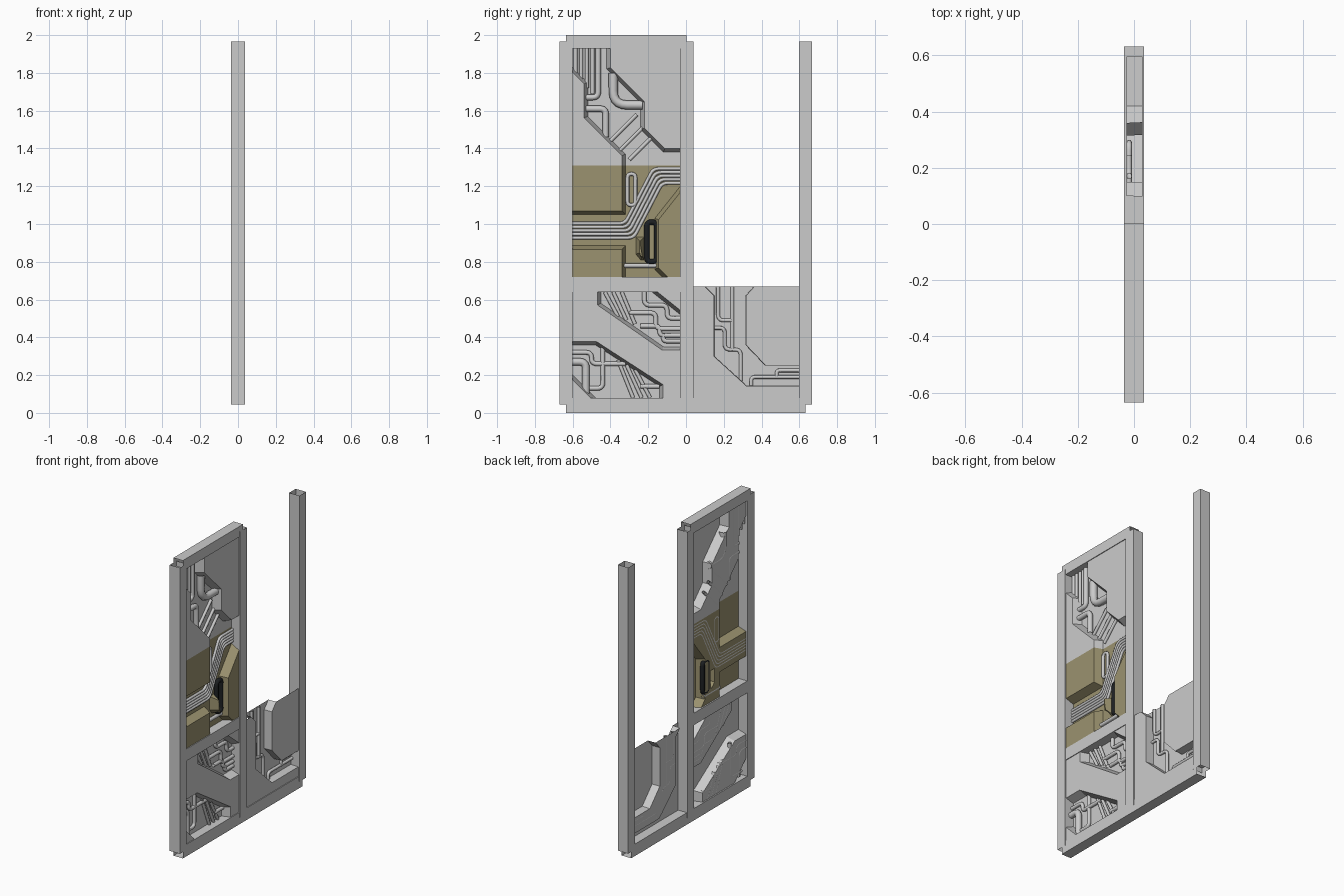
import bpy, bmesh, math
from mathutils import Vector
from mathutils.geometry import delaunay_2d_cdt

cube = bpy.data.objects.get("Cube")
if cube:
    bpy.data.objects.remove(cube)

FRONT, FLOOR = 0.03, -0.026


def material(name, rgb):
    m = bpy.data.materials.new(name)
    m.use_nodes = True
    m.diffuse_color = (*rgb, 1)
    m.node_tree.nodes["Principled BSDF"].inputs["Base Color"].default_value = (*rgb, 1)
    return m


GREY = material("light grey metal", (0.6, 0.6, 0.6))
OLIVE = material("olive paint", (0.33, 0.29, 0.16))
BLACK = material("black rubber", (0.012, 0.014, 0.016))


def add_mesh(name, bm, *mats):
    me = bpy.data.meshes.new(name)
    bm.to_mesh(me)
    bm.free()
    for m in mats:
        me.materials.append(m)
    ob = bpy.data.objects.new(name, me)
    bpy.context.collection.objects.link(ob)
    return ob


def tube(name, y0, y1, z0, z1, half, axis):
    """Square tube with both ends along the axis left open."""
    bm = bmesh.new()
    bmesh.ops.create_cube(bm, size=1)
    for v in bm.verts:
        v.co = (v.co.x * 2 * half, y0 + (v.co.y + 0.5) * (y1 - y0), z0 + (v.co.z + 0.5) * (z1 - z0))
    bm.normal_update()
    ends = [f for f in bm.faces if abs(f.normal[axis]) > 0.9]
    bmesh.ops.delete(bm, geom=ends, context="FACES")
    add_mesh(name, bm, GREY)


def on_border(a, b, rect):
    y0, y1, z0, z1 = rect
    return any(abs(a[k] - c) < 1e-5 and abs(b[k] - c) < 1e-5
               for k, c in ((0, y0), (0, y1), (1, z0), (1, z1)))


def inset(pts, rect, width):
    """Move the free edges inward and leave the edges on the panel border."""
    n = len(pts)
    lines = []
    for i in range(n):
        a, b = Vector(pts[i]), Vector(pts[(i + 1) % n])
        d = (b - a).normalized()
        lines.append((-d.y, d.x, 0 if on_border(a, b, rect) else width))
    out = []
    for i, (y, z) in enumerate(pts):
        (ax, ay, da), (bx, by, db) = lines[i - 1], lines[i]
        det = ax * by - ay * bx
        out.append((y + (da * by - db * ay) / det, z + (ax * db - bx * da) / det))
    return out


def panel(name, rect, plates, width, paint_height=None):
    """Pressed sheet: raised plates with sloping sides around a sunken floor."""
    bm = bmesh.new()
    y0, y1, z0, z1 = rect
    loops = [[(y0, z0), (y1, z0), (y1, z1), (y0, z1)]] + plates
    for pts in plates:
        low = [bm.verts.new((FLOOR, *p)) for p in pts]
        top = [bm.verts.new((FRONT, *p)) for p in inset(pts, rect, width)]
        bm.faces.new(top)
        for i in range(len(pts)):
            j = (i + 1) % len(pts)
            if not on_border(pts[i], pts[j], rect):
                bm.faces.new((low[i], low[j], top[j], top[i]))
    # floor between the plates
    flat, faces = [], []
    for pts in loops:
        faces.append(list(range(len(flat), len(flat) + len(pts))))
        flat += [Vector(p) for p in pts]
    verts, _, tris, _, _, source = delaunay_2d_cdt(flat, [], faces, 0, 1e-5)
    ground = [bm.verts.new((FLOOR, *v)) for v in verts]
    made = [bm.faces.new([ground[i] for i in t]) for t, s in zip(tris, source) if list(s) == [0]]
    edges = list({e for f in made for e in f.edges})
    bmesh.ops.dissolve_limit(bm, angle_limit=0.01, verts=[], edges=edges)
    loose = [v for v in bm.verts if not v.link_faces]
    bmesh.ops.delete(bm, geom=loose, context="VERTS")
    # painted lower zone
    if paint_height:
        bmesh.ops.bisect_plane(bm, geom=bm.verts[:] + bm.edges[:] + bm.faces[:],
                               plane_co=(0, 0, paint_height), plane_no=(0, 0, 1))
        for f in bm.faces:
            f.material_index = int(f.calc_center_median().z < paint_height)
    add_mesh(name, bm, GREY, OLIVE)


def fillet(pts, r, closed):
    out = []
    for i, p in enumerate(pts):
        if not closed and i in (0, len(pts) - 1):
            out.append(Vector(p))
            continue
        p, a, b = Vector(p), Vector(pts[i - 1]), Vector(pts[(i + 1) % len(pts)])
        k = min(r, (a - p).length * 0.48, (b - p).length * 0.48)
        s, e = p + (a - p).normalized() * k, p + (b - p).normalized() * k
        for t in (0, 0.2, 0.4, 0.6, 0.8, 1):
            out.append(s * (1 - t) ** 2 + p * 2 * t * (1 - t) + e * t * t)
    return out


def pipe(name, pts, r=0.012, mat=GREY, bend=0.03, closed=False):
    cu = bpy.data.curves.new(name, "CURVE")
    cu.dimensions = "3D"
    cu.bevel_depth, cu.bevel_resolution = r, 2
    path = fillet(pts, bend, closed)
    sp = cu.splines.new("POLY")
    sp.points.add(len(path) - 1)
    for q, p in zip(sp.points, path):
        q.co = (FLOOR + r * 0.85, p.x, p.y, 1)
    sp.use_cyclic_u = closed
    sp.use_smooth = True
    cu.materials.append(mat)
    ob = bpy.data.objects.new(name, cu)
    bpy.context.collection.objects.link(ob)
    bpy.ops.object.select_all(action="DESELECT")
    ob.select_set(True)
    bpy.context.view_layer.objects.active = ob
    bpy.ops.object.convert(target="MESH")


# Frame posts and rails
tube("front_post", -0.67, -0.6, 0.045, 1.965, 0.038, 2)
tube("middle_post", -0.032, 0.04, 0.045, 1.965, 0.038, 2)
tube("rear_post", 0.597, 0.667, 0.045, 1.965, 0.038, 2)
tube("top_rail", -0.635, 0.003, 1.93, 2.0, 0.035, 1)
tube("middle_rail", -0.6, -0.032, 0.64, 0.72, 0.035, 1)
tube("bottom_rail", -0.635, 0.632, 0.0, 0.08, 0.035, 1)

# Pressed panels
panel("upper_panel", (-0.6, -0.03, 0.72, 1.93), [
    [(-.42, 1.93), (-.42, 1.82), (-.24, 1.64), (-.24, 1.5), (-.12, 1.38), (-.03, 1.38), (-.03, 1.93)],
    [(-.6, 1.05), (-.32, 1.05), (-.32, 1.37), (-.52, 1.57), (-.52, 1.75), (-.6, 1.83)],
    [(-.165, .76), (-.125, .72), (-.03, .72), (-.03, 1.2), (-.165, 1.03)],
    [(-.6, .72), (-.32, .72), (-.32, .885), (-.6, .885)],
    [(-.265, .84), (-.24, .81), (-.222, .81), (-.222, .93), (-.265, .93)],
], 0.02, 1.31)
panel("lower_panel", (-0.6, -0.03, 0.08, 0.64), [
    [(-.6, .36), (-.48, .36), (-.14, .14), (-.14, .08), (-.03, .08),
     (-.03, .35), (-.12, .35), (-.45, .58), (-.45, .64), (-.6, .64)],
    [(-.18, .64), (-.03, .52), (-.03, .64)],
    [(-.6, .08), (-.48, .08), (-.6, .2)],
], 0.018)
panel("side_panel", (0.04, 0.597, 0.08, 0.67), [
    [(.04, .08), (.597, .08), (.597, .145), (.32, .145), (.15, .3), (.15, .62), (.1, .67), (.04, .67)],
    [(.597, .25), (.597, .67), (.36, .67), (.315, .62), (.315, .36), (.42, .25)],
], 0.002)

# Ribbon of parallel cables
for i in range(5):
    o = (i - 2) * 0.019
    pipe("ribbon_cable", [(-.6, .965 + o), (-.3 - .6 * o, .965 + o),
                          (-.15 - .6 * o, 1.255 + o), (-.03, 1.255 + o)], 0.009)

# Rings and link pipe in the painted zone
pipe("black_handle", [(-.208, .8), (-.155, .8), (-.155, 1.01), (-.208, 1.01)], 0.014, BLACK, 0.025, True)
pipe("small_ring", [(-.31, 1.1), (-.268, 1.1), (-.268, 1.265), (-.31, 1.265)], 0.01, GREY, 0.02, True)
pipe("link_pipe", [(-.33, .78), (-.155, .78)])

# Upper channel pipes
for i in range(4):
    pipe("vertical_pipe", [(-.585 + .03 * i, 1.93), (-.585 + .03 * i, 1.78 - .03 * i)], 0.011)
pipe("elbow_pipe", [(-.53, 1.67), (-.465, 1.67), (-.465, 1.93)], 0.015)
pipe("lower_elbow_pipe", [(-.53, 1.61), (-.425, 1.61), (-.425, 1.46)], 0.017)
pipe("wide_bend_pipe", [(-.385, 1.8), (-.385, 1.63), (-.23, 1.63)], 0.024, GREY, 0.1)
for i in range(3):
    y, z = -.4 + .05 * i, 1.44 - .05 * i
    pipe("diagonal_pipe", [(y, z), (y + .14, z + .14)], 0.01)

# Lower panel pipes
for i in range(3):
    pipe("upper_slanted_pipe", [(-.43 + .045 * i, .64), (-.36 + .045 * i, .51 - .02 * i)], 0.01)
    pipe("lower_slanted_pipe", [(-.36 + .045 * i, .28 - .025 * i), (-.28 + .045 * i, .08)], 0.01)
for pts in (
    [(-.22, .64), (-.22, .57), (-.1, .57), (-.1, .5), (-.03, .5)],
    [(-.3, .53), (-.16, .53), (-.16, .445), (-.03, .445)],
    [(-.24, .46), (-.14, .46), (-.14, .41), (-.03, .41)],
    [(-.12, .42), (-.12, .38), (-.03, .38)],
    [(-.44, .36), (-.44, .13), (-.56, .13)],
    [(-.6, .32), (-.5, .32), (-.5, .26), (-.32, .26)],
    [(-.24, .14), (-.14, .14)],
):
    pipe("lower_pipe", pts)
pipe("lower_bend_pipe", [(-.6, .27), (-.53, .27), (-.53, .1)], 0.02, GREY, 0.08)

# Side panel pipes
for pts in (
    [(.17, .67), (.17, .49), (.245, .49)],
    [(.245, .67), (.245, .33)],
    [(.15, .45), (.205, .45), (.205, .335), (.29, .335), (.29, .17)],
    [(.597, .19), (.345, .19), (.345, .145)],
    [(.597, .225), (.48, .225), (.48, .19)],
):
    pipe("side_pipe", pts, 0.01)
